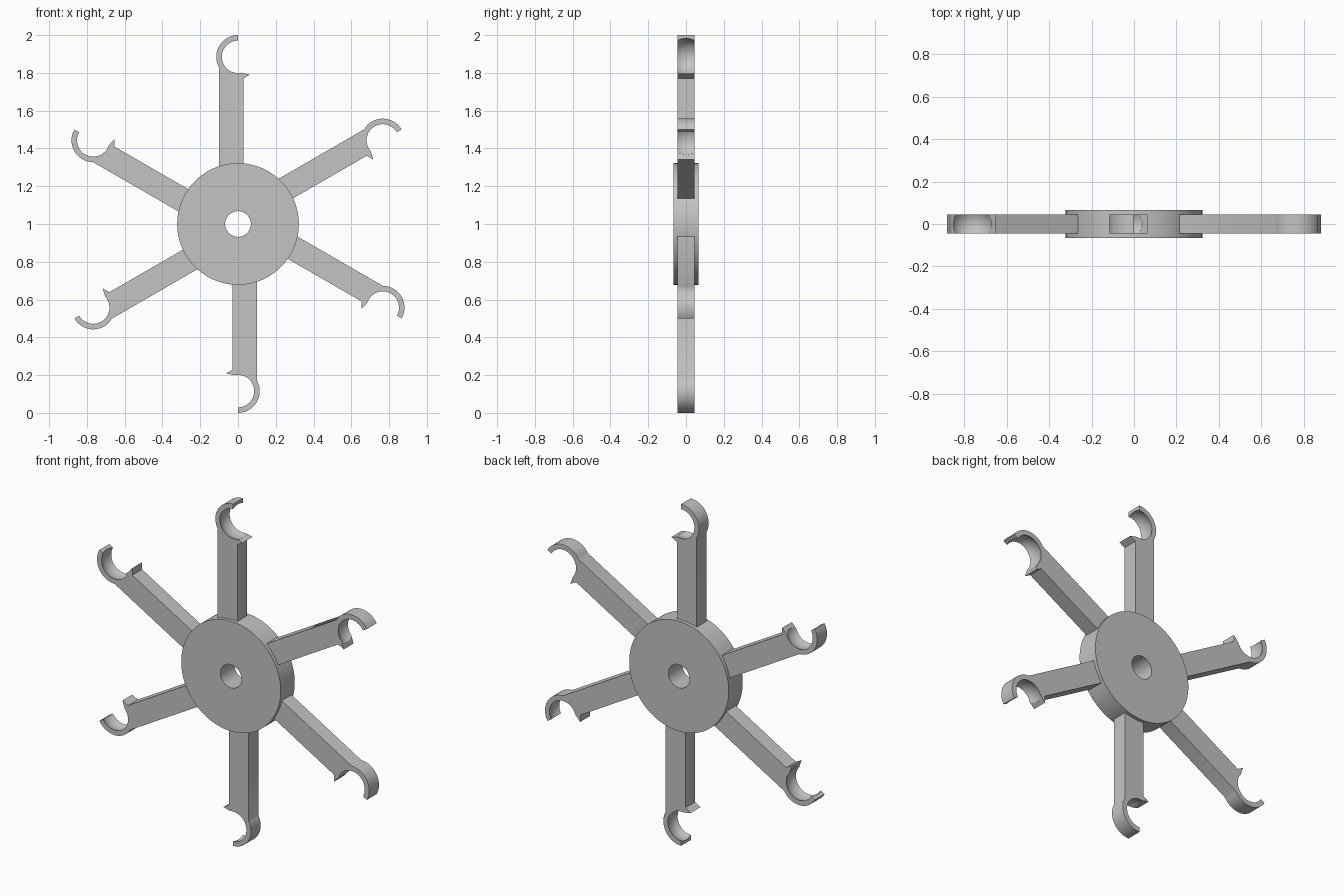
import bpy, bmesh, math
from mathutils import Matrix

if "Cube" in bpy.data.objects:
    bpy.data.objects.remove(bpy.data.objects["Cube"])

HUB_Z = 1.0
HOOK_Z = 0.885        # hook centre, measured from the hub centre
ARM_HALF = 0.045      # half thickness of arms
HUB_HALF = 0.065      # half thickness of hub

grey = bpy.data.materials.new("plain grey")
grey.diffuse_color = (0.55, 0.55, 0.55, 1)
grey.use_nodes = True
grey.node_tree.nodes["Principled BSDF"].inputs["Base Color"].default_value = grey.diffuse_color


def add_object(name, mesh):
    ob = bpy.data.objects.new(name, mesh)
    bpy.context.scene.collection.objects.link(ob)
    return ob


def finish(mesh):
    mesh.shade_smooth()
    mesh.set_sharp_from_angle(angle=math.radians(30))
    mesh.materials.clear()
    mesh.materials.append(grey)


def arc(r, a0, a1, n):
    pts = []
    for i in range(n + 1):
        a = math.radians(a0 + (a1 - a0) * i / n)
        pts.append((r * math.cos(a), HOOK_Z + r * math.sin(a)))
    return pts


# hub: rectangular section swept into a pierced disc
bm = bmesh.new()
N = 96
rings = []
for r, y in [(0.322, -HUB_HALF), (0.322, HUB_HALF), (0.068, HUB_HALF), (0.068, -HUB_HALF)]:
    rings.append([bm.verts.new((r * math.cos(2 * math.pi * i / N), y,
                                r * math.sin(2 * math.pi * i / N))) for i in range(N)])
for k in range(4):
    a, b = rings[k], rings[(k + 1) % 4]
    for i in range(N):
        j = (i + 1) % N
        bm.faces.new((a[i], a[j], b[j], b[i]))
bmesh.ops.recalc_face_normals(bm, faces=bm.faces)
mesh = bpy.data.meshes.new("hub")
bm.to_mesh(mesh)
bm.free()
finish(mesh)
add_object("hub", mesh).location.z = HUB_Z

# arm profile: shank, hook outer curve, hook inner curve, barb
join = 180 + math.degrees(math.acos(0.1 / 0.115))
profile = [(0.028, 0.25), (-0.1, 0.25)]
profile += arc(0.115, join, 90, 32)
profile += arc(0.08, 90, 270, 32)
profile += [(0.063, 0.791), (0.028, 0.77)]
bm = bmesh.new()
face = bm.faces.new([bm.verts.new((x, -ARM_HALF, z)) for x, z in profile])
ext = bmesh.ops.extrude_face_region(bm, geom=[face])
bmesh.ops.translate(bm, vec=(0, 2 * ARM_HALF, 0),
                    verts=[v for v in ext["geom"] if isinstance(v, bmesh.types.BMVert)])
bmesh.ops.recalc_face_normals(bm, faces=bm.faces)
mesh = bpy.data.meshes.new("arm_blank")
bm.to_mesh(mesh)
bm.free()
blank = add_object("arm_blank", mesh)

# ball-shaped socket cut into the hook
bm = bmesh.new()
bmesh.ops.create_uvsphere(bm, u_segments=64, v_segments=40, radius=0.097,
                          matrix=Matrix.Translation((0, 0, HOOK_Z)) @ Matrix.Rotation(math.pi / 2, 4, 'X'))
mesh = bpy.data.meshes.new("socket_cutter")
bm.to_mesh(mesh)
bm.free()
cutter = add_object("socket_cutter", mesh)
cutter.hide_render = True
mod = blank.modifiers.new("socket", 'BOOLEAN')
mod.operation = 'DIFFERENCE'
mod.solver = 'EXACT'
mod.object = cutter
bpy.context.view_layer.update()
dg = bpy.context.evaluated_depsgraph_get()
arm_mesh = bpy.data.meshes.new_from_object(blank.evaluated_get(dg))
finish(arm_mesh)
bpy.data.objects.remove(blank)
bpy.data.objects.remove(cutter)

# six arms around the hub
for i in range(6):
    arm = add_object(f"hook_arm_{i + 1}", arm_mesh)
    arm.location.z = HUB_Z
    arm.rotation_euler.y = i * math.pi / 3
